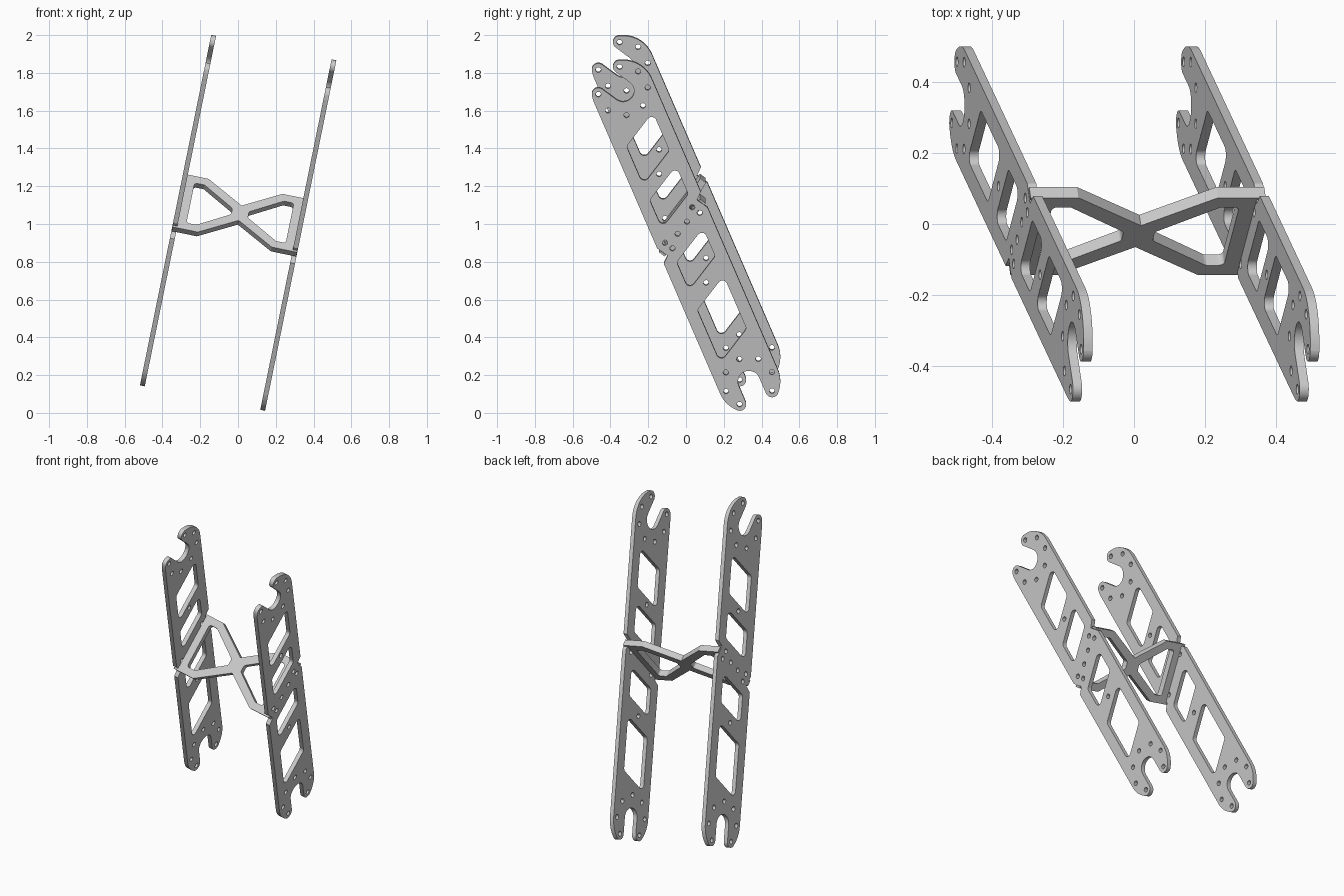
import bpy, bmesh
from math import radians, sin, cos, tan, pi
from mathutils import Vector, Matrix

if "Cube" in bpy.data.objects:
    bpy.data.objects.remove(bpy.data.objects["Cube"])

# Single material
grey = bpy.data.materials.new("light grey")
grey.use_nodes = True
colour = (0.6, 0.6, 0.6, 1)
grey.diffuse_color = colour
grey.node_tree.nodes["Principled BSDF"].inputs["Base Color"].default_value = colour


def polar(r, a):
    return Vector((cos(radians(a)), sin(radians(a)))) * r


def arc(centre, r, a0, a1, n=12):
    """Points on an arc, angles in degrees."""
    return [centre + polar(r, a0 + (a1 - a0) * i / n) for i in range(n + 1)]


def circle(centre, r):
    return arc(centre, r, 0, 360, 20)[:-1]


def rounded(corners, r, n=8):
    """Polygon with every corner filleted."""
    pts = [Vector(c) for c in corners]
    out = []
    for i, p in enumerate(pts):
        d0 = (pts[i - 1] - p).normalized()
        d1 = (pts[(i + 1) % len(pts)] - p).normalized()
        half = d0.angle(d1) / 2
        centre = p + (d0 + d1).normalized() * (r / sin(half))
        start = p + d0 * (r / tan(half)) - centre
        end = p + d1 * (r / tan(half)) - centre
        out += [centre + start.lerp(end, k / n).normalized() * r for k in range(n + 1)]
    return out


def cut_sheet(name, loops, thickness, matrix):
    """Sheet part: first loop is the outline, the rest are openings."""
    curve = bpy.data.curves.new(name, 'CURVE')
    curve.dimensions = '2D'
    curve.fill_mode = 'BOTH'
    curve.extrude = thickness / 2
    for loop in loops:
        sp = curve.splines.new('POLY')
        sp.points.add(len(loop) - 1)
        for point, p in zip(sp.points, loop):
            point.co = (p[0], p[1], 0, 1)
        sp.use_cyclic_u = True
    ob = bpy.data.objects.new(name, curve)
    bpy.context.collection.objects.link(ob)
    bpy.ops.object.select_all(action='DESELECT')
    ob.select_set(True)
    bpy.context.view_layer.objects.active = ob
    bpy.ops.object.convert(target='MESH')
    ob = bpy.context.object
    bm = bmesh.new()
    bm.from_mesh(ob.data)
    bmesh.ops.remove_doubles(bm, verts=bm.verts, dist=0.00005)
    bmesh.ops.recalc_face_normals(bm, faces=bm.faces)
    bm.to_mesh(ob.data)
    bm.free()
    ob.data.materials.clear()
    ob.data.materials.append(grey)
    ob.matrix_world = matrix
    bpy.ops.object.shade_smooth_by_angle(angle=radians(30))


# Frame directions: across the rail, along the rail, rail normal, brace line
tilt, lean, skew = radians(11.5), radians(23), radians(30)
up = Vector((sin(tilt), 0, cos(tilt)))
back = Vector((0, 1, 0))
across = back * cos(lean) + up * sin(lean)
along = up * cos(lean) - back * sin(lean)
normal = across.cross(along)
brace_dir = across * cos(skew) + along * sin(skew)
middle = Vector((0, 0, 1.002))


def frame(x, y, origin):
    m = Matrix((x, y, x.cross(y))).transposed().to_4x4()
    m.translation = origin
    return m


HALF, RING, TIP, HOLE = 0.166, 0.132, 0.035, 0.014
SLOT = RING * sin(pi / 4) - TIP


def fork(centre, slot, start):
    """Rounded rail end with a slot between two rounded prongs."""
    return (arc(centre, HALF, start, slot - 45)
            + arc(centre + polar(RING, slot - 45), TIP, slot - 45, slot + 90)
            + arc(centre, SLOT, slot - 90, slot - 270, 18)
            + arc(centre + polar(RING, slot + 45), TIP, slot - 90, slot + 45)
            + arc(centre, HALF, slot + 45, start + 180))


# Side rail outline with an edge notch on each side at the brace
top, bottom = Vector((0, 0.853)), Vector((0, -0.853))
hub = Vector((0, 0.05))
notch = [Vector(p) for p in ((HALF, 0.05), (0.13, 0.108), (HALF, 0.14))]
rail = (fork(top, 120, 0) + [hub - p for p in reversed(notch)][::-1]
        + fork(bottom, 270, 180) + [hub + p for p in notch])
rail_loops = [rail]

# Slanted windows: lower and upper corner heights on the left side
rise = 0.2 * tan(skew)
for low, high in ((0.345, 0.57), (0.09, 0.255), (-0.275, -0.11), (-0.70, -0.39)):
    rail_loops.append(rounded([(-0.1, low), (0.1, low + rise),
                               (0.1, high + rise), (-0.1, high)], 0.025))

# Bolt holes: rings round the slots, one between windows, a group at the brace
for centre, slot in ((top, 120), (bottom, 270)):
    for k in range(1, 8):
        rail_loops.append(circle(centre + polar(RING, slot + 45 * k), HOLE))
for p in ((0, 0.365), (0, -0.272)):
    rail_loops.append(circle(Vector(p), HOLE))
for s in (-1, 1):
    rail_loops.append(circle(hub + polar(0.041 * s, 30), HOLE))
    for t in (-1, 1):
        rail_loops.append(circle(hub + polar(0.12 * s, 30) + polar(0.025 * t, 120), HOLE))

for name, side in (("left_rail", 1), ("right_rail", -1)):
    cut_sheet(name, rail_loops, 0.026, frame(across, along, middle + normal * 0.325 * side))

# Bow-tie cross brace with lips resting in the rail notches
quarter = [(0.312, 0.169), (0.337, 0.169), (0.337, 0.18), (0.2, 0.18), (0, 0.05)]
upper = quarter + [(-x, y) for x, y in reversed(quarter[:-1])]
brace = upper + [(x, -y) for x, y in reversed(upper)]
brace_loops = [brace]
for s in (-1, 1):
    window = [(0.268, -0.135), (0.268, 0.135), (0.215, 0.135), (0.045, 0.02),
              (0.045, -0.02), (0.215, -0.135)]
    brace_loops.append(rounded([(x * s, y) for x, y in window], 0.015))
cut_sheet("cross_brace", brace_loops, 0.038,
          frame(normal, brace_dir, middle + along * hub.y))
